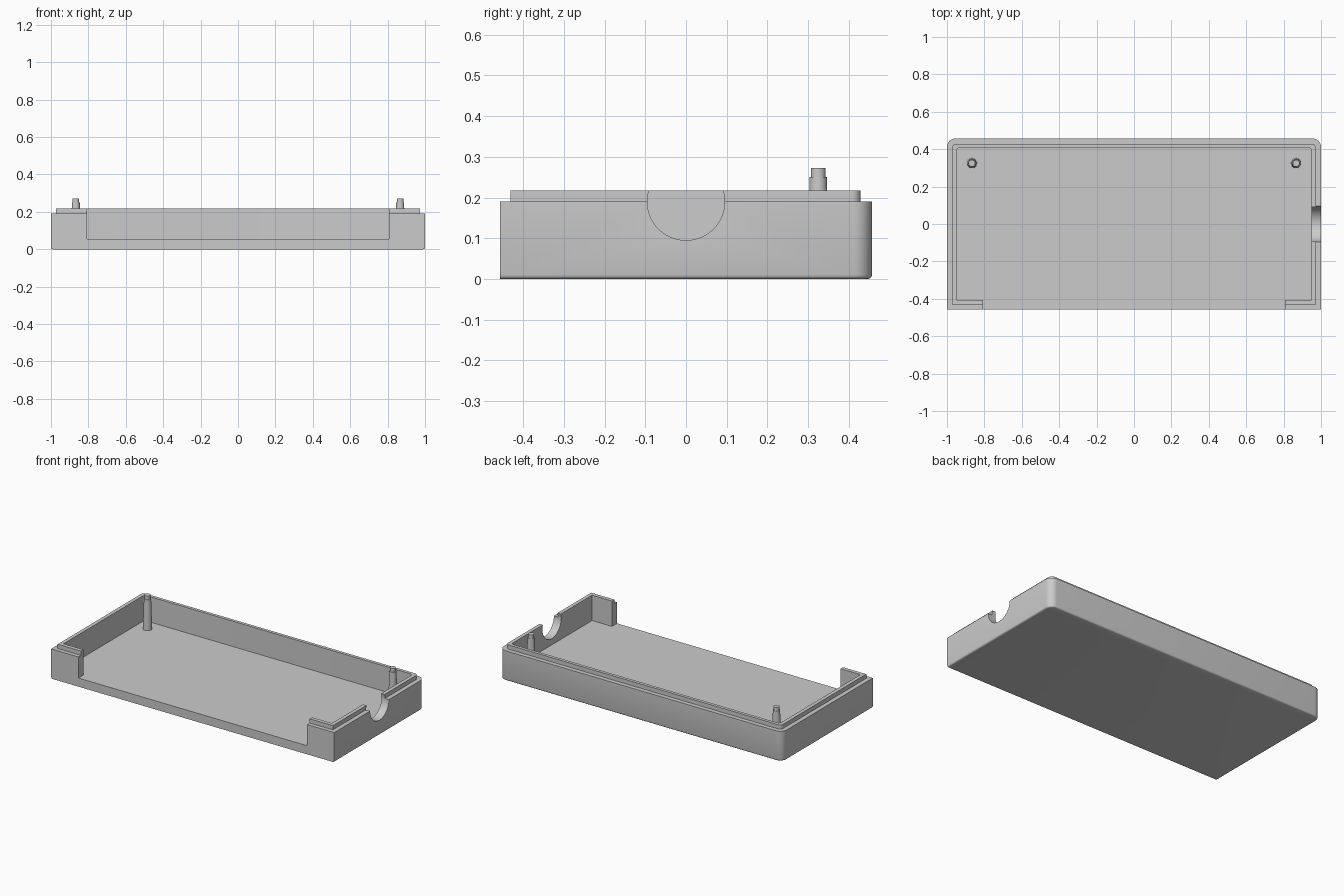
import bpy, bmesh, math
from mathutils import Matrix

cube = bpy.data.objects.get("Cube")
if cube:
    bpy.data.objects.remove(cube, do_unlink=True)

grey = bpy.data.materials.new("light_grey_plastic")
grey.use_nodes = True
grey.diffuse_color = (0.6, 0.6, 0.6, 1)
grey.node_tree.nodes["Principled BSDF"].inputs["Base Color"].default_value = (0.6, 0.6, 0.6, 1)


def make_object(name, bm):
    bmesh.ops.recalc_face_normals(bm, faces=bm.faces)
    mesh = bpy.data.meshes.new(name)
    bm.to_mesh(mesh)
    bm.free()
    mesh.materials.append(grey)
    obj = bpy.data.objects.new(name, mesh)
    bpy.context.collection.objects.link(obj)
    return obj


def block(name, half_x, y0, y1, z0, z1, corner=0, fillet=0):
    """Box with rounded rear uprights and an optional bottom fillet, front left square."""
    bm = bmesh.new()
    bmesh.ops.create_cube(bm, size=1)
    for v in bm.verts:
        v.co.x *= 2 * half_x
        v.co.y = y1 if v.co.y > 0 else y0
        v.co.z = z1 if v.co.z > 0 else z0
    if corner:
        rear = [e for e in bm.edges if all(abs(v.co.y - y1) < 1e-4 for v in e.verts)
                and abs(e.verts[0].co.z - e.verts[1].co.z) > 1e-4]
        bmesh.ops.bevel(bm, geom=rear, offset=corner, segments=8, profile=0.5, affect='EDGES')
    if fillet:
        rim = [e for e in bm.edges if all(abs(v.co.z - z0) < 1e-4 for v in e.verts)
               and not all(abs(v.co.y - y0) < 1e-4 for v in e.verts)]
        bmesh.ops.bevel(bm, geom=rim, offset=fillet, segments=3, profile=0.5, affect='EDGES')
    return make_object(name, bm)


def combine(target, other, operation):
    mod = target.modifiers.new(operation, 'BOOLEAN')
    mod.object, mod.operation, mod.solver = other, operation, 'EXACT'
    bpy.context.view_layer.objects.active = target
    bpy.ops.object.modifier_apply(modifier=mod.name)
    bpy.data.objects.remove(other, do_unlink=True)


def smooth(obj):
    bpy.ops.object.select_all(action='DESELECT')
    obj.select_set(True)
    bpy.context.view_layer.objects.active = obj
    bpy.ops.object.shade_smooth_by_angle(angle=math.radians(35))


# Case shell: outer body plus the raised inner lip
shell = block("case_shell", 1.0, -0.457, 0.457, 0, 0.19, corner=0.045, fillet=0.01)
combine(shell, block("lip", 0.972, -0.431, 0.429, 0.1, 0.217, corner=0.022), 'UNION')

# Hollow interior and wide front opening, both down to the floor
combine(shell, block("cavity", 0.948, -0.406, 0.409, 0.055, 0.4, corner=0.018), 'DIFFERENCE')
combine(shell, block("front_opening", 0.808, -0.6, -0.3, 0.055, 0.4), 'DIFFERENCE')

# Round cable notch in the left wall
bm = bmesh.new()
bmesh.ops.create_cone(bm, cap_ends=True, segments=64, radius1=0.095, radius2=0.095, depth=0.2,
                      matrix=Matrix.Translation((1, 0, 0.19)) @ Matrix.Rotation(math.pi / 2, 4, 'Y'))
combine(shell, make_object("cable_notch", bm), 'DIFFERENCE')
smooth(shell)

# Tapered locating pins with a stepped tip
for side, x in (("left", 0.867), ("right", -0.867)):
    bm = bmesh.new()
    rings = []
    for radius, z in ((0.027, 0.05), (0.021, 0.25), (0.018, 0.25), (0.018, 0.272)):
        ring = bmesh.ops.create_circle(bm, segments=32, radius=radius,
                                       matrix=Matrix.Translation((x, 0.325, z)))["verts"]
        rings.append(ring)
    for low, high in zip(rings, rings[1:]):
        for i in range(32):
            j = (i + 1) % 32
            bm.faces.new((low[i], low[j], high[j], high[i]))
    bm.faces.new(rings[-1])
    bm.faces.new(rings[0])
    smooth(make_object(side + "_pin", bm))
